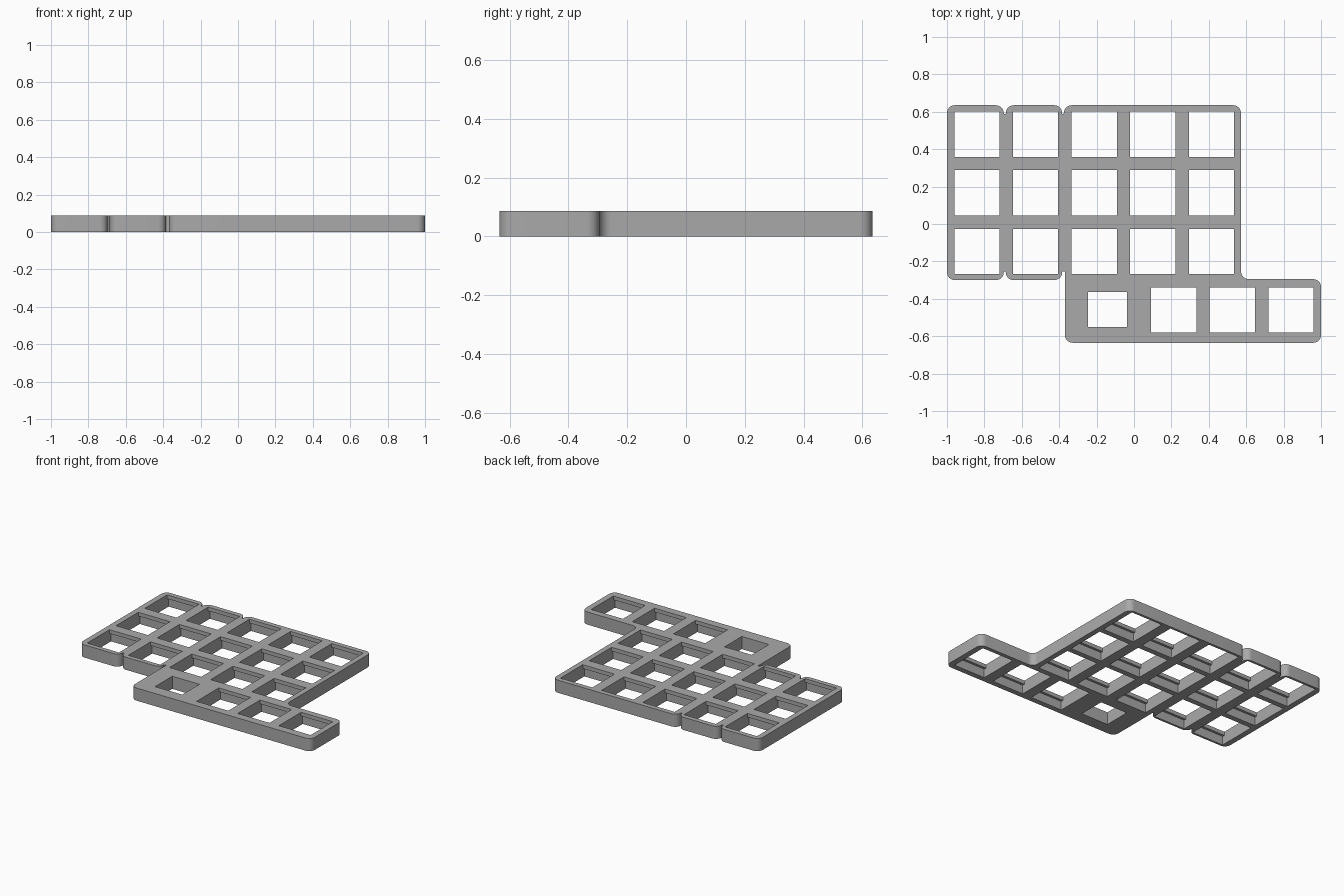
import bpy, bmesh, math
from mathutils import Vector

if "Cube" in bpy.data.objects:
    bpy.data.objects.remove(bpy.data.objects["Cube"])

THICK = 0.087      # plate thickness
LIP = 0.026        # depth of the clip lip under the top face
HOLE = 0.242       # key opening
CLIP = 0.017       # undercut behind the lip
PITCH = 0.3135
R = 0.042

grey = bpy.data.materials.new("plate_grey")
grey.use_nodes = True
colour = (0.40, 0.40, 0.40, 1)
grey.diffuse_color = colour
grey.node_tree.nodes["Principled BSDF"].inputs["Base Color"].default_value = colour


def rounded(corners, steps=8):
    """Outline with each (x, y, radius) corner replaced by an arc."""
    pts = []
    for i, (x, y, r) in enumerate(corners):
        p = Vector((x, y))
        if r == 0:
            pts.append(p)
            continue
        a = (Vector(corners[i - 1][:2]) - p).normalized()
        b = (Vector(corners[(i + 1) % len(corners)][:2]) - p).normalized()
        half = a.angle(b) / 2
        centre = p + (a + b).normalized() * r / math.sin(half)
        start = p + a * r / math.tan(half) - centre
        end = p + b * r / math.tan(half) - centre
        sweep = math.pi - 2 * half
        for k in range(steps + 1):
            t = k / steps
            pts.append(centre + (start * math.sin((1 - t) * sweep)
                                 + end * math.sin(t * sweep)) / math.sin(sweep))
    return pts


def make_object(name, bm):
    bmesh.ops.recalc_face_normals(bm, faces=bm.faces)
    mesh = bpy.data.meshes.new(name)
    bm.to_mesh(mesh)
    bm.free()
    mesh.materials.append(grey)
    obj = bpy.data.objects.new(name, mesh)
    bpy.context.collection.objects.link(obj)
    return obj


def prism(bm, pts, z0, z1):
    face = bm.faces.new([bm.verts.new((p[0], p[1], z0)) for p in pts])
    ext = bmesh.ops.extrude_face_region(bm, geom=[face])
    verts = [g for g in ext["geom"] if isinstance(g, bmesh.types.BMVert)]
    bmesh.ops.translate(bm, verts=verts, vec=(0, 0, z1 - z0))


# Plate outline: three column blocks split by slim notches, plus the thumb row
TOP, LOW, THUMB = 0.635, -0.30, -0.635
corners = [
    (-1, LOW, R), (-0.70, LOW, R), (-0.696, -0.255, 0),
    (-0.686, -0.255, 0), (-0.682, LOW, R), (-0.388, LOW, R),
    (-0.384, -0.255, 0), (-0.37, -0.255, 0),
    (-0.37, THUMB, R), (1, THUMB, R), (1, -0.295, R),
    (0.572, -0.295, R), (0.572, TOP, R), (-0.372, TOP, R),
    (-0.376, 0.588, 0), (-0.384, 0.588, 0), (-0.388, TOP, R),
    (-0.682, TOP, R), (-0.686, 0.588, 0), (-0.696, 0.588, 0),
    (-0.70, TOP, R), (-1, TOP, R),
]
bm = bmesh.new()
prism(bm, rounded(corners), 0, THICK)
plate = make_object("switch_plate", bm)

# Key openings, each with an undercut front and back for the clips
keys = [(-0.84 + PITCH * c, 0.48 - PITCH * r) for c in range(5) for r in range(3)]
keys += [(0.212 + PITCH * c, -0.46) for c in range(3)]


def box(bm, x, y, w, d, z0, z1):
    pts = [(x + sx * w / 2, y + sy * d / 2)
           for sx, sy in ((-1, -1), (1, -1), (1, 1), (-1, 1))]
    prism(bm, pts, z0, z1)


def cut(name, boxes):
    bm = bmesh.new()
    for b in boxes:
        box(bm, *b)
    cutter = make_object(name, bm)
    cutter.hide_render = True
    mod = plate.modifiers.new(name, "BOOLEAN")
    mod.operation = "DIFFERENCE"
    mod.solver = "EXACT"
    mod.object = cutter
    return cutter


through = [(x, y, HOLE, HOLE, -0.1, 0.2) for x, y in keys]
through.append((-0.142, -0.458, 0.207, 0.187, -0.1, 0.2))   # small opening
undercut = [(x, y, HOLE, HOLE + 2 * CLIP, -0.1, THICK - LIP) for x, y in keys]
cutters = [cut("opening_cutter", through), cut("clip_cutter", undercut)]

# Bake the cuts and drop the helpers
graph = bpy.context.evaluated_depsgraph_get()
baked = bpy.data.meshes.new_from_object(plate.evaluated_get(graph))
plate.modifiers.clear()
plate.data = baked
for c in cutters:
    bpy.data.objects.remove(c)

bpy.ops.object.select_all(action="DESELECT")
plate.select_set(True)
bpy.context.view_layer.objects.active = plate
bpy.ops.object.shade_smooth_by_angle(angle=math.radians(30))
